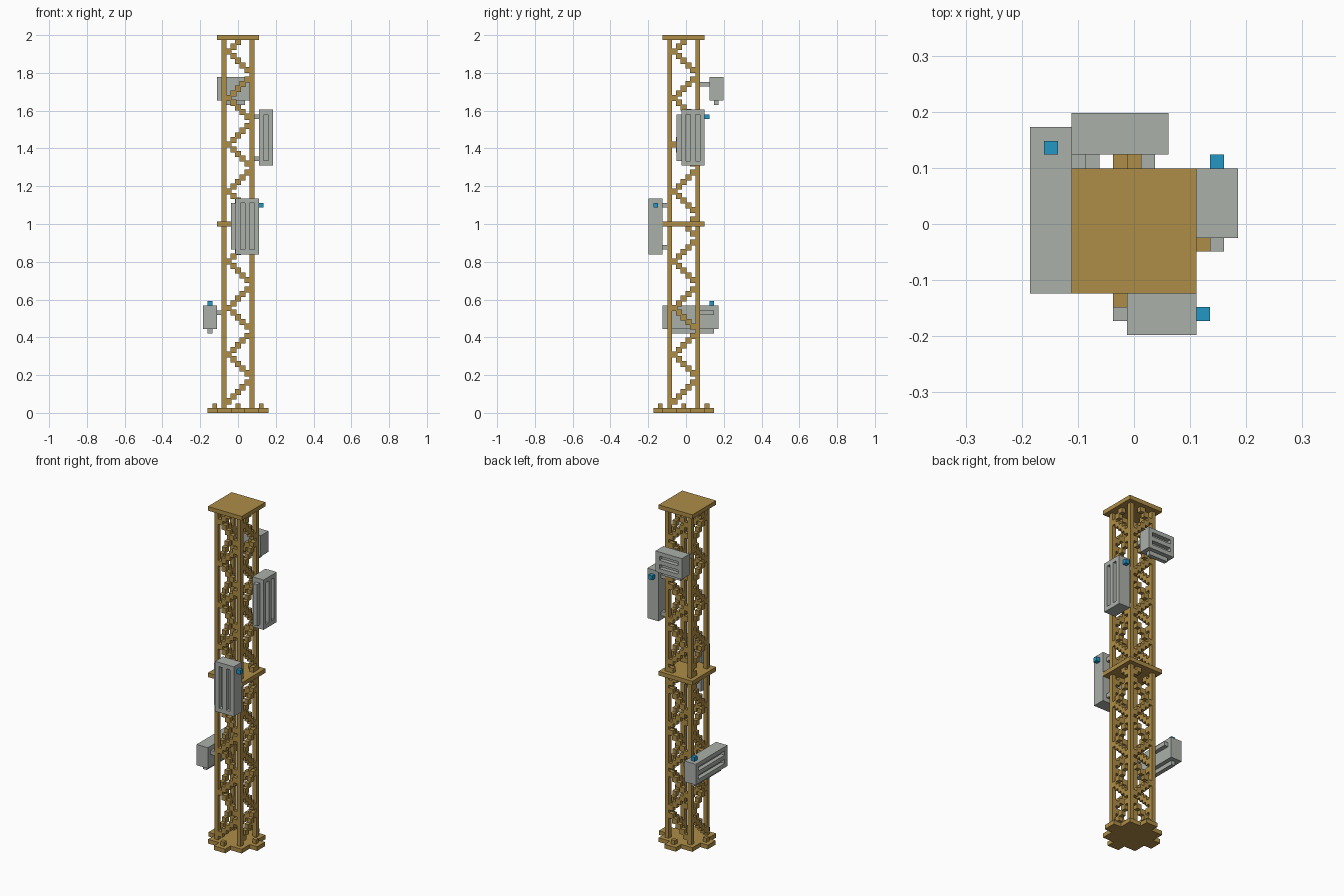
import bpy, bmesh
from mathutils import Matrix, Vector

cube = bpy.data.objects.get("Cube")
if cube:
    bpy.data.objects.remove(cube, do_unlink=True)

U = 2 / 81  # one building block


def material(name, rgb):
    m = bpy.data.materials.new(name)
    m.use_nodes = True
    m.diffuse_color = (*rgb, 1)
    m.node_tree.nodes["Principled BSDF"].inputs["Base Color"].default_value = (*rgb, 1)
    return m


BRONZE = material("bronze", (0.42, 0.262, 0.062))
GREY = material("pale grey", (0.41, 0.435, 0.40))
BLUE = material("blue", (0.018, 0.31, 0.56))


def blocks(name, mat, cells, grow=(0, 0, 0)):
    """One object from boxes, each given by its first and last block."""
    bm = bmesh.new()
    for a, b in cells:
        lo = [min(p, q) for p, q in zip(a, b)]
        hi = [max(p, q) for p, q in zip(a, b)]
        size = Vector([(h - l + 1 + g) * U for l, h, g in zip(lo, hi, grow)])
        mid = Vector([(l + h) / 2 * U for l, h in zip(lo, hi)])
        mid += Vector((0, -0.5 * U, 0.5 * U))
        bmesh.ops.create_cube(bm, size=1, matrix=Matrix.Translation(mid) @ Matrix.Diagonal((*size, 1)))
    me = bpy.data.meshes.new(name)
    bm.to_mesh(me)
    bm.free()
    me.materials.append(mat)
    ob = bpy.data.objects.new(name, me)
    bpy.context.collection.objects.link(ob)
    return ob


# Base with four arms and a stud on each arm
blocks("base", BRONZE, [((-4, -4, 0), (4, 4, 0)), ((-6, -1, 0), (6, 1, 0)), ((-1, -6, 0), (1, 6, 0))])
blocks("base_studs", BRONZE, [((x, y, 1),) * 2 for x, y in ((5, 0), (-5, 0), (0, 5), (0, -5))])

# Platforms and corner posts
for name, z in (("middle_platform", 40), ("top_platform", 80)):
    blocks(name, BRONZE, [((-4, -4, z), (4, 4, z))])
for sx, side in ((-1, "right"), (1, "left")):
    for sy, end in ((-1, "front"), (1, "back")):
        blocks(f"{end}_{side}_post", BRONZE, [((3 * sx, 3 * sy, 1), (3 * sx, 3 * sy, 79))])

# Zigzag bracing, its phase reversed above the middle platform
steps = []
for z in list(range(2, 40)) + list(range(41, 80)):
    t = (z - 2 + (5 if z > 40 else 0)) % 10
    p = -2 + min(t, 10 - t)
    if p < 3:
        steps.append((p, z))
for name, s in (("front_bracing", -3), ("back_bracing", 3)):
    blocks(name, BRONZE, [((p, s, z),) * 2 for p, z in steps], (0.3, 0, 0.3))
for name, s in (("right_bracing", -3), ("left_bracing", 3)):
    blocks(name, BRONZE, [((s, p, z),) * 2 for p, z in steps], (0, 0.3, 0.3))


def cabinet(name, length, place, brackets, knob=True):
    """Slotted cabinet: u across, d outward (negative), w along its length."""
    e = length - 1
    body = [((0, -6, 0), (4, -5, e))]
    body += [((u, -7, 0), (u, -7, e)) for u in (0, 2, 4)]
    body += [((u, -7, w),) * 2 for u in (1, 3) for w in (0, e)]
    body.append(((-1, -6, 1), (-1, -6, e - 1)))  # side rail

    def put(cells):
        return [(place(*a), place(*b)) for a, b in cells]

    blocks(name, GREY, put(body))
    blocks(name + "_brackets", GREY, put(brackets))
    if knob:
        blocks(name + "_knob", BLUE, put([((5, -6, 10), (5, -6, 10))]))


pair = [((3, -4, w),) * 2 for w in (1, 10)]
cabinet("front_cabinet", 12, lambda u, d, w: (u, d, w + 34), pair)
cabinet("left_cabinet", 12, lambda u, d, w: (-d, u, w + 53), pair)
cabinet("right_cabinet", 12, lambda u, d, w: (d, w - 4, u + 18),
        [((3, -4, 1), (3, -4, 1)), ((3, -4, 7), (3, -4, 10))])
cabinet("back_cabinet", 7, lambda u, d, w: (w - 4, 1 - d, u + 67),
        [((3, -4, w), (3, -3, w)) for w in (1, 5)], knob=False)
